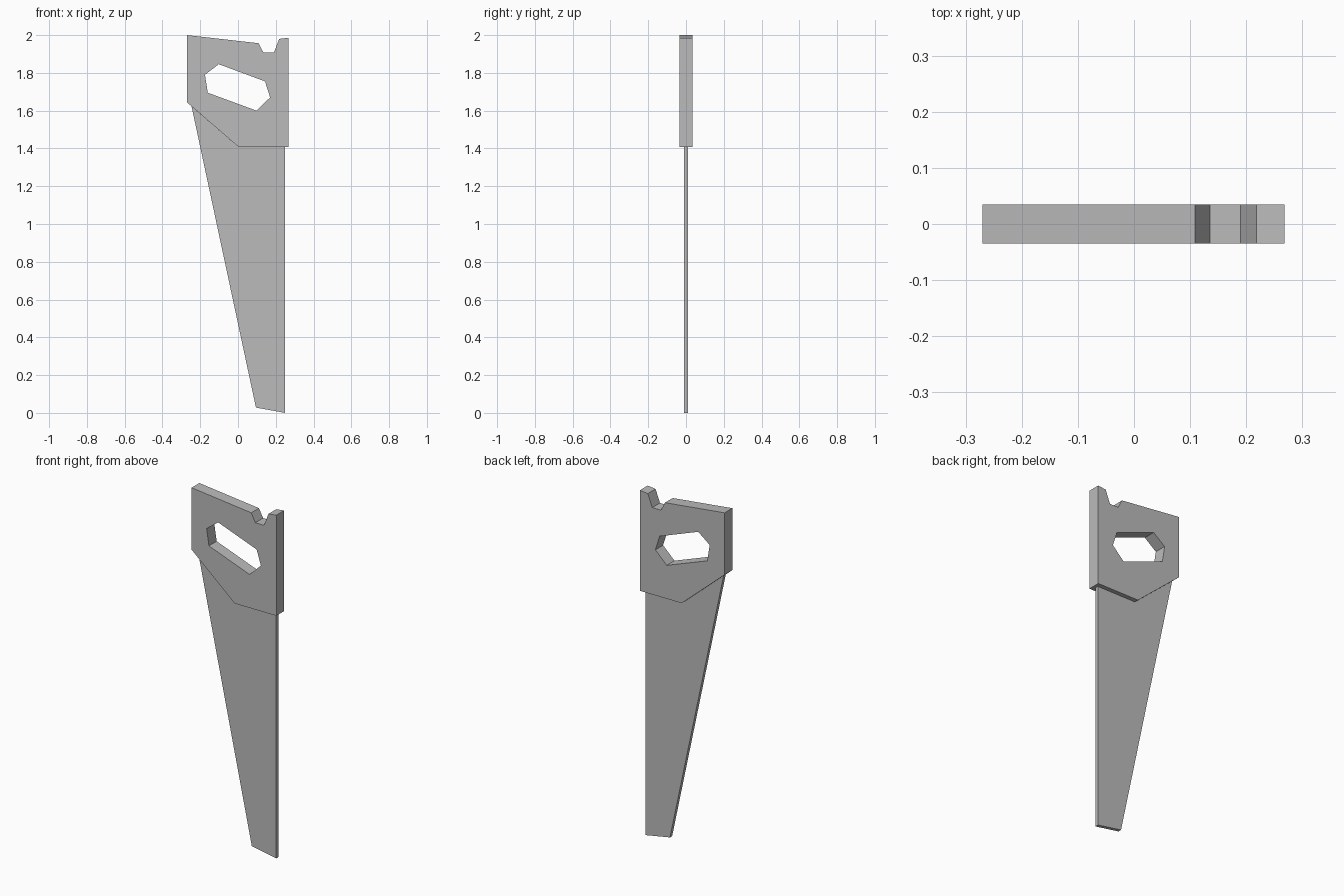
import bpy
import bmesh
from mathutils import Vector

cube = bpy.data.objects.get("Cube")
if cube:
    bpy.data.objects.remove(cube, do_unlink=True)

# One plain grey for the whole tool
grey = bpy.data.materials.new("plain grey")
grey.use_nodes = True
colour = (0.5, 0.5, 0.5, 1.0)
grey.diffuse_color = colour
grey.node_tree.nodes["Principled BSDF"].inputs["Base Color"].default_value = colour


def plate(name, loops, thickness):
    """Flat-sided plate from x-z outlines: the first is the edge, others are holes."""
    bm = bmesh.new()
    edges = []
    for loop in loops:
        verts = [bm.verts.new((x, -thickness / 2, z)) for x, z in loop]
        edges += [bm.edges.new((v, verts[i - 1])) for i, v in enumerate(verts)]
    bmesh.ops.triangle_fill(bm, edges=edges, use_beauty=True, normal=(0, -1, 0))
    result = bmesh.ops.extrude_face_region(bm, geom=bm.faces[:], use_keep_orig=True)
    moved = [g for g in result["geom"] if isinstance(g, bmesh.types.BMVert)]
    bmesh.ops.translate(bm, verts=moved, vec=Vector((0, thickness, 0)))
    bmesh.ops.recalc_face_normals(bm, faces=bm.faces[:])
    mesh = bpy.data.meshes.new(name)
    bm.to_mesh(mesh)
    bm.free()
    mesh.materials.append(grey)
    obj = bpy.data.objects.new(name, mesh)
    bpy.context.collection.objects.link(obj)
    return obj


# Handle: notched top edge, slanted lower corner, six-sided grip hole
handle_edge = [(-0.27, 2.0), (0.109, 1.957), (0.135, 1.907), (0.19, 1.907),
               (0.218, 1.98), (0.268, 1.986), (0.268, 1.408), (0.003, 1.408),
               (-0.27, 1.644)]
grip_hole = [(-0.175, 1.79), (-0.102, 1.846), (0.143, 1.755),
             (0.17, 1.67), (0.098, 1.6), (-0.16, 1.695)]
plate("handle", [handle_edge, grip_hole], 0.07)

# Blade: tapers down from the lower edges of the handle
blade_edge = [(-0.246, 1.623), (0.003, 1.408), (0.25, 1.408),
              (0.25, 0.0), (0.095, 0.028)]
plate("blade", [blade_edge], 0.02)
